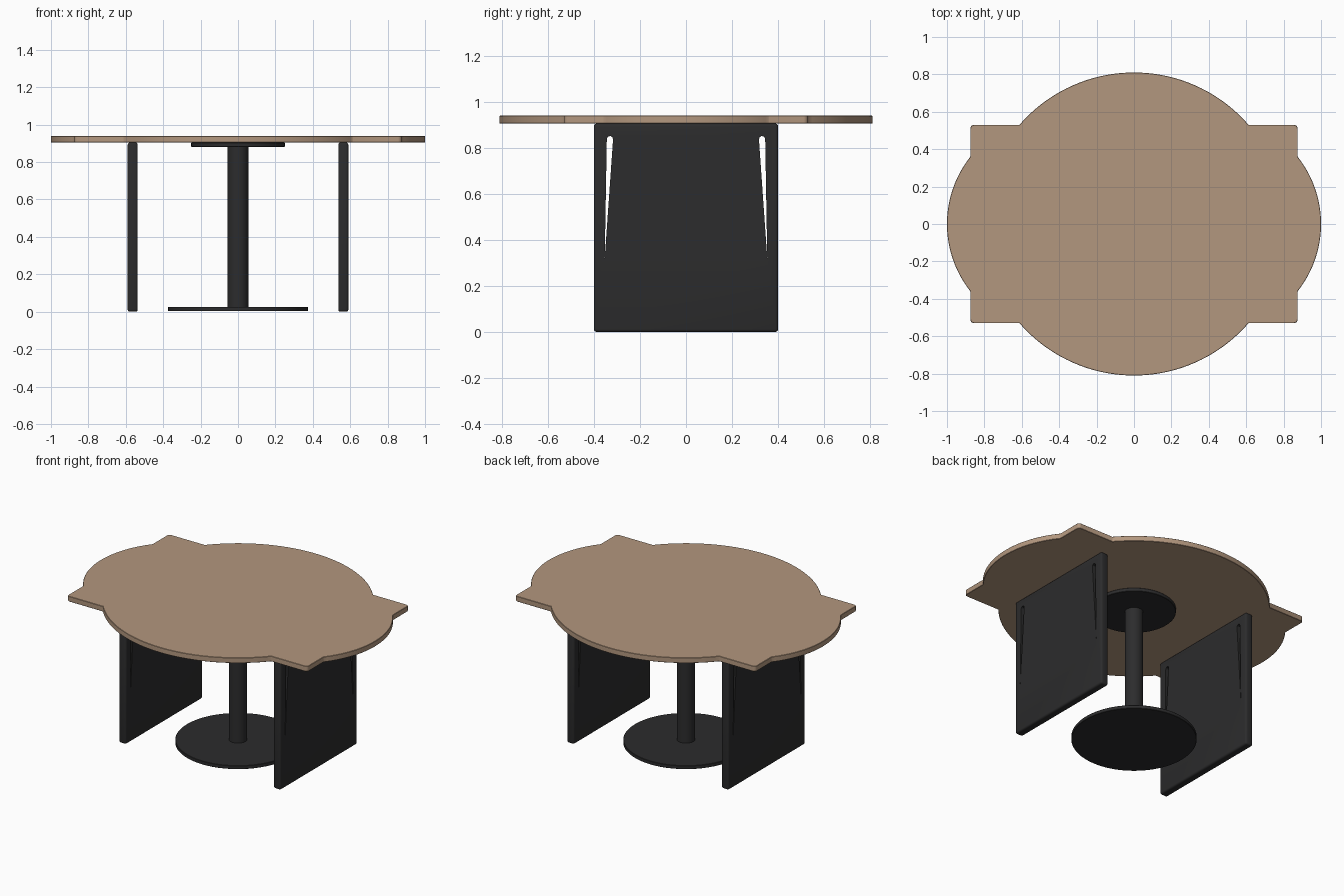
import bpy, bmesh, math

cube = bpy.data.objects.get("Cube")
if cube:
    bpy.data.objects.remove(cube, do_unlink=True)


def material(name, rgb):
    m = bpy.data.materials.new(name)
    m.use_nodes = True
    m.diffuse_color = (*rgb, 1)
    bsdf = next(n for n in m.node_tree.nodes if n.type == 'BSDF_PRINCIPLED')
    bsdf.inputs["Base Color"].default_value = (*rgb, 1)
    bsdf.inputs["Roughness"].default_value = 0.6
    return m


wood = material("light wood", (0.45, 0.31, 0.21))
black = material("black metal", (0.025, 0.025, 0.026))


def prism(name, outline, offset, mat):
    """Extrude a closed 3D outline along an offset vector."""
    bm = bmesh.new()
    face = bm.faces.new([bm.verts.new(p) for p in outline])
    result = bmesh.ops.extrude_face_region(bm, geom=[face])
    verts = [g for g in result["geom"] if isinstance(g, bmesh.types.BMVert)]
    bmesh.ops.translate(bm, verts=verts, vec=offset)
    bmesh.ops.recalc_face_normals(bm, faces=bm.faces)
    mesh = bpy.data.meshes.new(name)
    bm.to_mesh(mesh)
    bm.free()
    obj = bpy.data.objects.new(name, mesh)
    mesh.materials.append(mat)
    bpy.context.collection.objects.link(obj)
    return obj


def activate(obj):
    bpy.ops.object.select_all(action='DESELECT')
    obj.select_set(True)
    bpy.context.view_layer.objects.active = obj


def finish(obj, bevel, segments=2):
    activate(obj)
    mod = obj.modifiers.new("soft edges", 'BEVEL')
    mod.width, mod.segments = bevel, segments
    mod.limit_method = 'ANGLE'
    bpy.ops.object.modifier_apply(modifier=mod.name)
    bpy.ops.object.shade_smooth_by_angle(angle=math.radians(35))


def arc(cx, cy, r, start, end, n):
    return [(cx + r * math.cos(start + (end - start) * i / n),
             cy + r * math.sin(start + (end - start) * i / n)) for i in range(n + 1)]


# Tabletop: end arcs, rounded corner tabs and a large central circle
tab_x, tab_y, fillet = 0.875, 0.53, 0.02
end_r, main_r = 0.58, 0.81
end_c = 1 - end_r
quarter = arc(end_c, 0, end_r, 0, math.acos((tab_x - end_c) / end_r), 20)
quarter += arc(tab_x - fillet, tab_y - fillet, fillet, 0, math.pi / 2, 5)
quarter += arc(0, 0, main_r, math.asin(tab_y / main_r), math.pi / 2, 28)
half = quarter + [(-x, y) for x, y in reversed(quarter[:-1])]
outline = half + [(x, -y) for x, y in reversed(half[1:-1])]
top = prism("tabletop", [(x, y, 0.905) for x, y in outline], (0, 0, 0.035), wood)
finish(top, 0.002, 1)


# Side panels with a tapered slot near each edge
def side_panel(name, side):
    w = 0.40
    x0, thick = side * 0.563 - 0.027, 0.054
    panel = prism(name, [(x0, -w, 0), (x0, w, 0), (x0, w, 0.905), (x0, -w, 0.905)],
                  (thick, 0, 0), black)
    finish(panel, 0.012, 3)
    for s in (-1, 1):
        slot = [(0.353, 0.32), (0.317, 0.835), (0.320, 0.846), (0.328, 0.851),
                (0.338, 0.849), (0.344, 0.84)]
        cutter = prism("slot_cutter", [(x0 - 0.1, s * y, z) for y, z in slot],
                       (0.3, 0, 0), black)
        cutter.hide_render = True
        activate(panel)
        cut = panel.modifiers.new("slot", 'BOOLEAN')
        cut.operation, cut.solver, cut.object = 'DIFFERENCE', 'EXACT', cutter
        bpy.ops.object.modifier_apply(modifier=cut.name)
        bpy.data.objects.remove(cutter, do_unlink=True)
    bpy.ops.object.shade_smooth_by_angle(angle=math.radians(35))


side_panel("left_panel", 1)
side_panel("right_panel", -1)

# Central pedestal: base disc, column and mounting plate
for name, radius, z0, z1 in (("pedestal_base", 0.374, 0.003, 0.026),
                             ("pedestal_column", 0.055, 0.02, 0.89),
                             ("mounting_plate", 0.25, 0.882, 0.905)):
    ring = arc(0, 0, radius, 0, 2 * math.pi, 64)[:-1]
    disc = prism(name, [(x, y, z0) for x, y in ring], (0, 0, z1 - z0), black)
    finish(disc, 0.002, 1)
